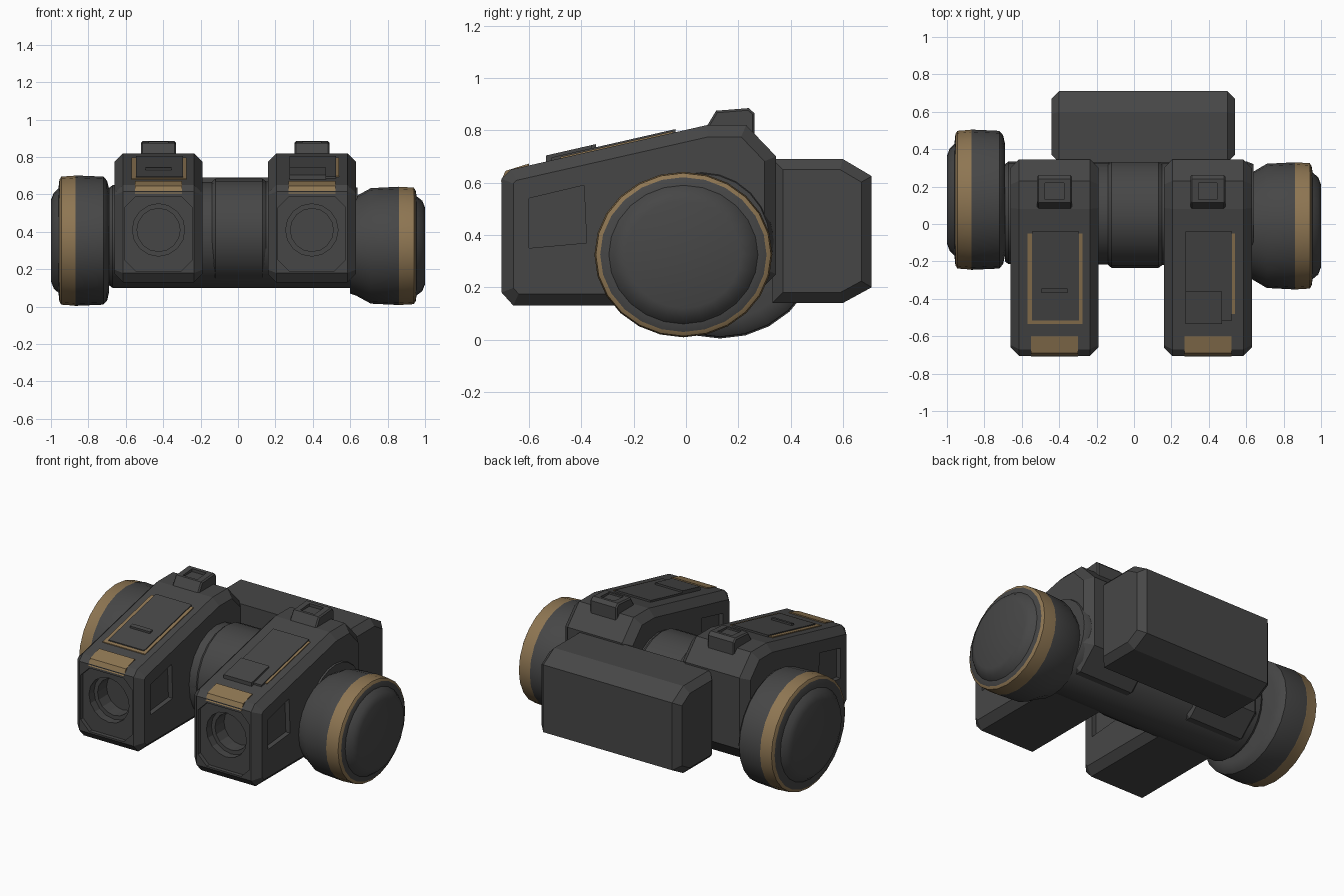
import bpy, bmesh, math

cube = bpy.data.objects.get("Cube")
if cube:
    bpy.data.objects.remove(cube, do_unlink=True)


def material(name, rgb):
    m = bpy.data.materials.new(name)
    m.use_nodes = True
    col = (*rgb, 1)
    m.diffuse_color = col
    m.node_tree.nodes["Principled BSDF"].inputs["Base Color"].default_value = col
    return m


GREY = material("dark grey", (0.062, 0.062, 0.062))
GOLD = material("dull gold", (0.27, 0.18, 0.085))


def finish(name, bm, mats, smooth=False):
    bmesh.ops.recalc_face_normals(bm, faces=bm.faces)
    me = bpy.data.meshes.new(name)
    bm.to_mesh(me)
    bm.free()
    for m in mats:
        me.materials.append(m)
    ob = bpy.data.objects.new(name, me)
    bpy.context.collection.objects.link(ob)
    if smooth:
        bpy.ops.object.select_all(action='DESELECT')
        ob.select_set(True)
        bpy.context.view_layer.objects.active = ob
        bpy.ops.object.shade_smooth_by_angle(angle=math.radians(32))
    return ob


def prism(name, pts, axis, a, b, bevel=0, mat=GREY, segs=1, smooth=False):
    """Extrude a (y,z) profile along x, or an (x,z) profile along y."""
    bm = bmesh.new()
    rings = []
    for t in (a, b):
        rings.append([bm.verts.new((t, p, q) if axis == 'x' else (p, t, q))
                      for p, q in pts])
    lo, hi = rings
    n = len(pts)
    caps = [bm.faces.new(lo), bm.faces.new(hi)]
    for i in range(n):
        j = (i + 1) % n
        bm.faces.new((lo[i], lo[j], hi[j], hi[i]))
    if bevel:
        edges = [e for f in caps for e in f.edges]
        bmesh.ops.bevel(bm, geom=edges, offset=bevel, segments=segs,
                        profile=0.5, affect='EDGES')
    return finish(name, bm, [mat], smooth)


def lathe(name, profile, sign, cy, cz, zscale=1.0, band=None, sides=24):
    """Spin (x, radius) points round the x axis; band is the gold x range."""
    bm = bmesh.new()
    rings = []
    for x, r in profile:
        rings.append([bm.verts.new((sign * x,
                                    cy + r * math.cos(math.tau * k / sides),
                                    cz + r * zscale * math.sin(math.tau * k / sides)))
                      for k in range(sides)])
    bm.faces.new(rings[0])
    bm.faces.new(rings[-1])
    for i in range(len(rings) - 1):
        mid = (profile[i][0] + profile[i + 1][0]) / 2
        for k in range(sides):
            j = (k + 1) % sides
            f = bm.faces.new((rings[i][k], rings[i][j], rings[i + 1][j], rings[i + 1][k]))
            f.material_index = int(bool(band) and band[0] < mid < band[1])
    return finish(name, bm, [GREY, GOLD], True)


def cut(ob, cutter):
    mod = ob.modifiers.new("cut", 'BOOLEAN')
    mod.operation = 'DIFFERENCE'
    mod.solver = 'EXACT'
    mod.object = cutter
    bpy.context.view_layer.objects.active = ob
    bpy.ops.object.modifier_apply(modifier=mod.name)
    bpy.data.objects.remove(cutter, do_unlink=True)


def slope(y):
    return 0.64 + (y + 0.71) * 0.228


def plate(name, x0, x1, y0, y1, lift, mat=GREY):
    """Thin plate lying on the sloping pod roof."""
    pts = [(y0, slope(y0) - 0.02), (y0, slope(y0) + lift),
           (y1, slope(y1) + lift), (y1, slope(y1) - 0.02)]
    return prism(name, pts, 'x', x0, x1, mat=mat)


def octagon(cx, cz, w, h, c):
    quad = [(w, h - c), (w - c, h)]
    pts = quad + [(-p, q) for p, q in reversed(quad)]
    pts += [(-p, -q) for p, q in pts]
    return [(cx + p, cz + q) for p, q in pts]


# Two forward pods with hollow muzzles
POD = [(-0.705, 0.615), (-0.67, 0.65), (0.08, 0.82), (0.23, 0.82), (0.345, 0.70),
       (0.345, 0.25), (0.22, 0.13), (-0.66, 0.13), (-0.705, 0.18)]
for side, cx in (("right", -0.425), ("left", 0.395)):
    pod = prism(side + "_pod", POD, 'x', cx - 0.235, cx + 0.235, bevel=0.045)
    cut(pod, prism("frame_cutter", octagon(cx, 0.39, 0.18, 0.2, 0.06), 'y', -0.8, -0.68))
    # conical bore
    bore = lambda r: [(cx + r * math.cos(math.tau * k / 16),
                       0.41 + r * math.sin(math.tau * k / 16)) for k in range(16)]
    cut(pod, prism("bore_cutter", bore(0.14), 'y', -0.8, -0.63))
    cut(pod, prism("bore_cutter", bore(0.115), 'y', -0.65, -0.54))
    # side window recesses
    window = [(-0.60, 0.35), (-0.60, 0.54), (-0.39, 0.59), (-0.38, 0.37)]
    for s in (-1, 1):
        cut(pod, prism("window_cutter", window, 'x', cx + s * 0.205, cx + s * 0.3))
    # gold brow above the muzzle
    brow = [(-0.708, 0.605), (-0.69, 0.645), (-0.60, slope(-0.60) + 0.008),
            (-0.60, 0.63), (-0.66, 0.605)]
    prism(side + "_brow", brow, 'x', cx - 0.125, cx + 0.125, mat=GOLD)
    # roof panel with gold edging
    if side == "right":
        plate("right_panel_trim", cx - 0.145, cx + 0.15, -0.535, -0.05, 0.006, GOLD)
    else:
        plate("left_panel_trim", cx + 0.05, cx + 0.145, -0.48, -0.05, 0.006, GOLD)
    plate(side + "_panel", cx - 0.12, cx + 0.13, -0.515, -0.04, 0.012)
    if side == "right":
        plate("right_panel_rib", cx - 0.07, cx + 0.07, -0.37, -0.345, 0.024)
    else:
        plate("left_panel_block", cx - 0.12, cx + 0.075, -0.535, -0.36, 0.024)
    # sight block on the crest
    block = [(0.07, 0.80), (0.115, 0.875), (0.24, 0.885), (0.262, 0.865), (0.262, 0.78)]
    sight = prism(side + "_sight", block, 'x', cx - 0.093, cx + 0.093, bevel=0.008)
    cut(sight, prism("sight_cutter", [(0.13, 0.865), (0.13, 0.95), (0.22, 0.95), (0.22, 0.865)],
                     'x', cx - 0.05, cx + 0.05))

# Axle joining the pods, with a raised centre sleeve
lathe("axle", [(-0.69, 0.26), (-0.67, 0.275), (0.60, 0.275), (0.64, 0.26)], 1, 0.06, 0.375)
lathe("centre_sleeve", [(-0.21, 0.272), (-0.14, 0.272), (-0.12, 0.29), (0.13, 0.29),
                        (0.15, 0.275), (0.18, 0.275)], 1, 0.055, 0.395, sides=20)

# End drums with gold rims and stepped caps
lathe("right_drum", [(0.69, 0.30), (0.70, 0.345), (0.72, 0.368), (0.87, 0.375), (0.88, 0.373),
                     (0.945, 0.368), (0.955, 0.35), (0.96, 0.30), (0.985, 0.275), (1.0, 0.235)],
      -1, 0.13, 0.353, 0.93, (0.87, 0.956))
lathe("left_drum", [(0.60, 0.275), (0.63, 0.285), (0.71, 0.332), (0.86, 0.34),
                    (0.94, 0.335), (0.95, 0.318), (0.955, 0.285), (0.985, 0.26), (1.0, 0.22)],
      1, -0.01, 0.325, 0.93, (0.86, 0.951))

# Large rear housing
REAR = [(0.33, 0.14), (0.33, 0.69), (0.60, 0.69), (0.71, 0.625), (0.71, 0.20), (0.60, 0.14)]
prism("rear_housing", REAR, 'x', -0.44, 0.54, bevel=0.04)
